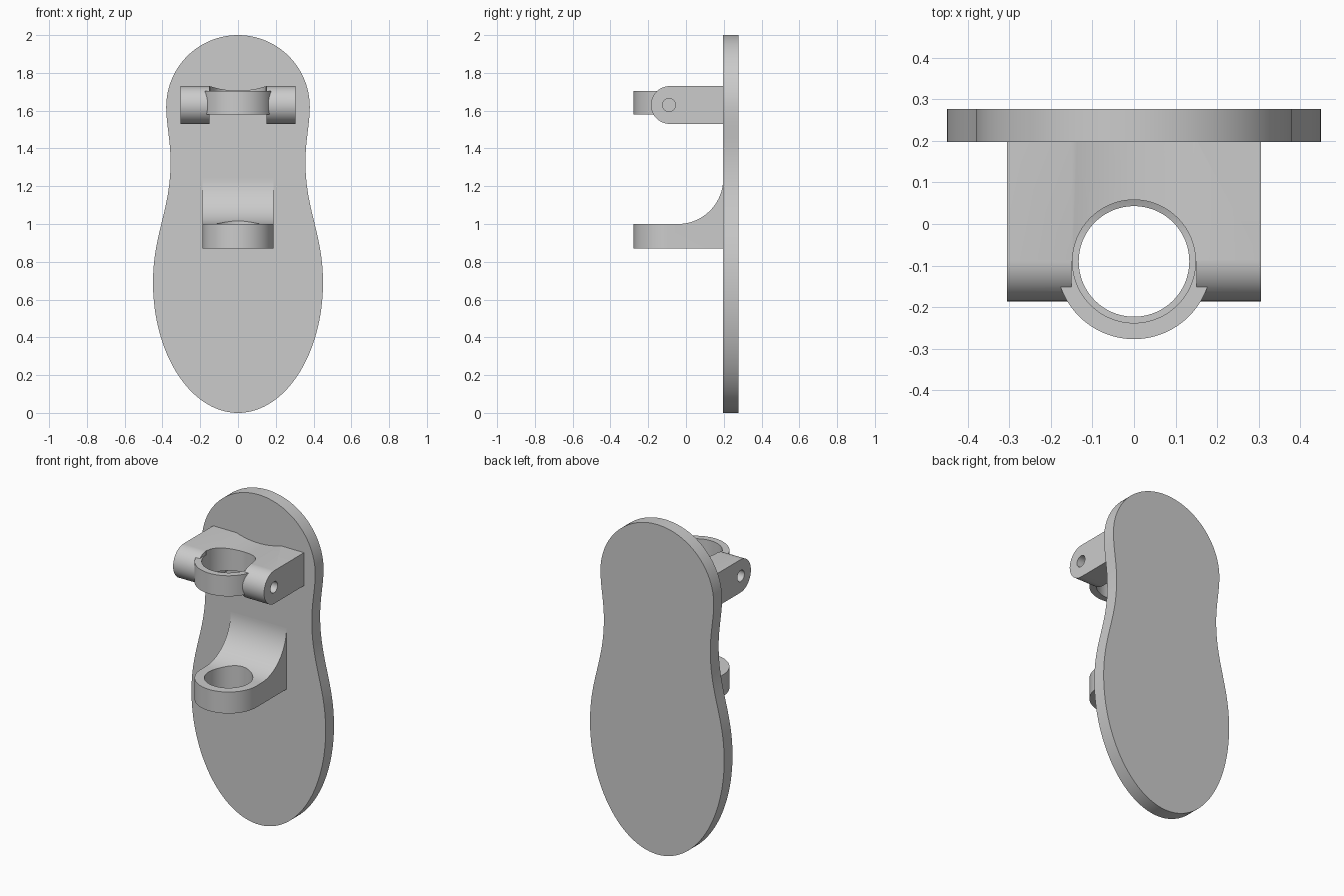
import bpy, bmesh
from math import sin, cos, pi, sqrt
from mathutils import Vector
from mathutils.geometry import interpolate_bezier

if "Cube" in bpy.data.objects:
    bpy.data.objects.remove(bpy.data.objects["Cube"])

HY = -0.09            # y of the hole axis and hinge axis
BACK = 0.197          # front face of the plate


def prism(name, pts, axis, lo, hi):
    """Extrude a closed 2D profile along an axis between lo and hi."""
    place = {'X': lambda a, b, t: (t, a, b),
             'Y': lambda a, b, t: (a, t, b),
             'Z': lambda a, b, t: (a, b, t)}[axis]
    bm = bmesh.new()
    face = bm.faces.new([bm.verts.new(place(a, b, lo)) for a, b in pts])
    res = bmesh.ops.extrude_face_region(bm, geom=[face])
    verts = [v for v in res['geom'] if isinstance(v, bmesh.types.BMVert)]
    shift = Vector(place(0, 0, hi - lo))
    bmesh.ops.translate(bm, verts=verts, vec=shift)
    bmesh.ops.recalc_face_normals(bm, faces=bm.faces)
    me = bpy.data.meshes.new(name)
    bm.to_mesh(me)
    bm.free()
    ob = bpy.data.objects.new(name, me)
    bpy.context.collection.objects.link(ob)
    return ob


def arc(cx, cy, r, a0, a1, n):
    return [(cx + r * cos(a0 + (a1 - a0) * i / n),
             cy + r * sin(a0 + (a1 - a0) * i / n)) for i in range(n + 1)]


def circle(cx, cy, r, n=96):
    return arc(cx, cy, r, 0, 2 * pi, n)[:-1]


def boolean(target, tool, op):
    mod = target.modifiers.new(op, 'BOOLEAN')
    mod.operation, mod.object, mod.solver = op, tool, 'EXACT'
    activate(target)
    bpy.ops.object.modifier_apply(modifier=mod.name)
    bpy.data.objects.remove(tool)


def activate(ob):
    bpy.ops.object.select_all(action='DESELECT')
    ob.select_set(True)
    bpy.context.view_layer.objects.active = ob


def smooth(ob):
    activate(ob)
    bpy.ops.object.shade_smooth_by_angle(angle=0.5)


# Back plate: round top, narrow waist, elliptical bottom
def bez(a, ha, hb, b, n=16):
    v = [Vector((*p, 0)) for p in (a, ha, hb, b)]
    return [(p.x, p.y) for p in interpolate_bezier(*v, n + 1)]


right = [(0.38 * sin(t), 1.62 + 0.38 * cos(t)) for t in [pi / 2 * i / 32 for i in range(33)]]
right += bez((0.38, 1.62), (0.38, 1.53), (0.357, 1.44), (0.357, 1.33))[1:]
right += bez((0.357, 1.33), (0.357, 1.07), (0.45, 0.95), (0.45, 0.69), 24)[1:]
right += [(0.45 * cos(t), 0.69 - 0.69 * sin(t)) for t in [pi / 2 * i / 40 for i in range(1, 40)]]
outline = right + [(0, 0)] + [(-x, z) for x, z in reversed(right[1:])]
plate = prism("back_plate", outline, 'Y', BACK, 0.277)
smooth(plate)

# Lower bracket: rounded shelf with a large fillet up to the plate
R = 0.24
profile = [(HY, 0.87), (BACK + 0.01, 0.87), (BACK + 0.01, 1 + R)]
profile += arc(BACK - R, 1 + R, R, 0, -pi / 2, 32) + [(HY, 1.0)]
shelf = prism("lower_bracket", profile, 'X', -0.187, 0.187)
boolean(shelf, prism("nose", circle(0, HY, 0.187), 'Z', 0.87, 1.0), 'UNION')
boolean(shelf, prism("bore", circle(0, HY, 0.133), 'Z', 0.8, 1.3), 'DIFFERENCE')
smooth(shelf)

# Upper clip: thin web with a dished top between two thick ears
dip, half = 0.024, 0.15
top = [(x, 1.73 - dip * (1 - (x / half) ** 2)) for x in [half - half * i / 12 for i in range(25)]]
web = [(-0.165, 1.58), (0.165, 1.58), (0.165, 1.72)] + top + [(-0.165, 1.72)]
clip = prism("upper_clip", web, 'Y', HY, BACK + 0.005)
boolean(clip, prism("ring", circle(0, HY, 0.187), 'Z', 1.58, 1.705), 'UNION')
ear = [(BACK + 0.005, 1.53), (BACK + 0.005, 1.73)] + arc(HY + 0.004, 1.63, 0.1, pi / 2, 3 * pi / 2, 40)
for s in (-1, 1):
    lo, hi = sorted((s * half, s * 0.305))
    boolean(clip, prism("ear", ear, 'X', lo, hi), 'UNION')
boolean(clip, prism("bore", circle(0, HY, 0.148), 'Z', 1.4, 1.9), 'DIFFERENCE')

# Blind pin holes in the outer ear faces
for s in (-1, 1):
    lo, hi = sorted((s * 0.2, s * 0.35))
    boolean(clip, prism("pin_hole", circle(HY, 1.63, 0.034, 32), 'X', lo, hi), 'DIFFERENCE')
smooth(clip)
